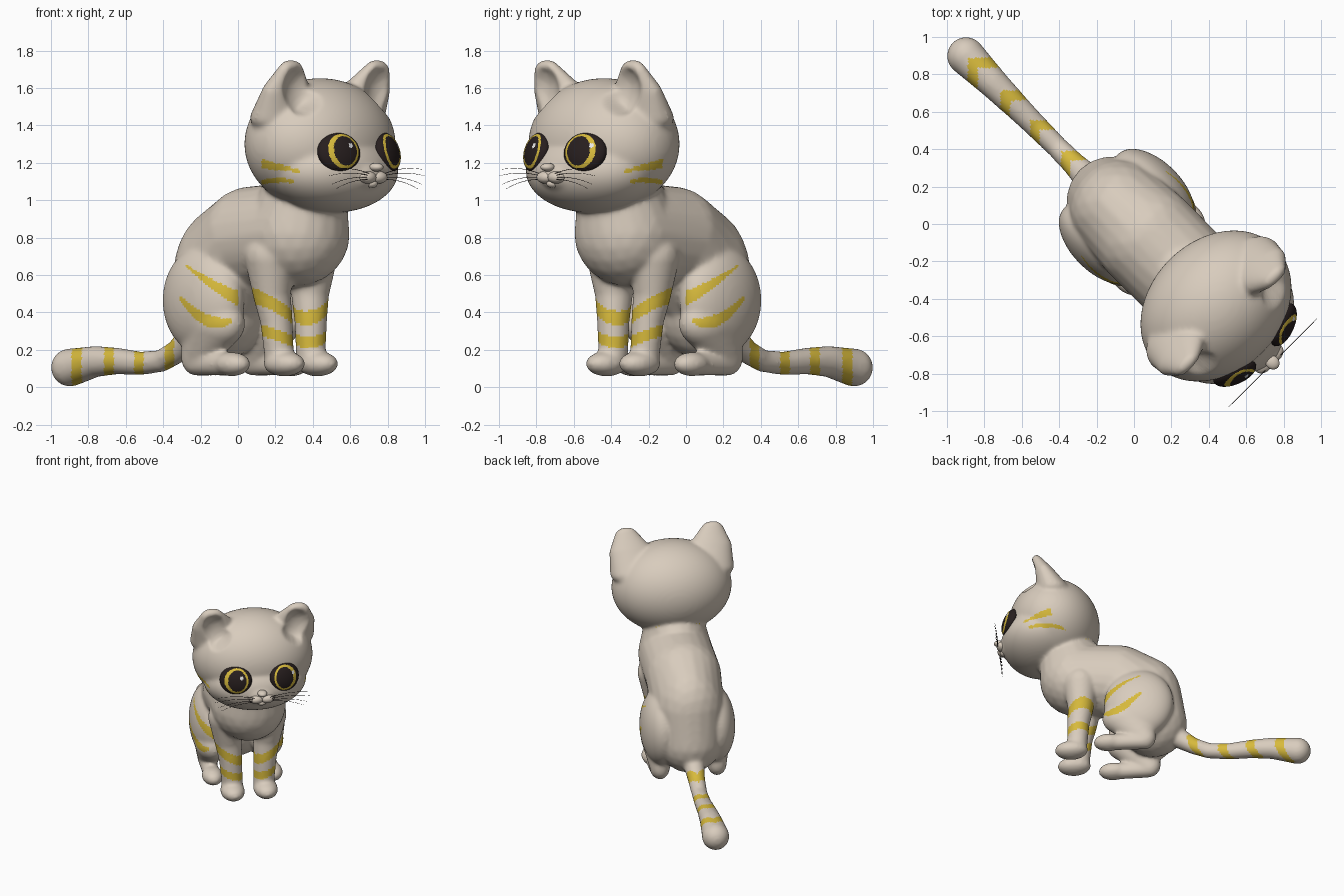
import bpy, bmesh, math
from mathutils import Matrix, Vector

cube = bpy.data.objects.get("Cube")
if cube:
    bpy.data.objects.remove(cube)

TURN = math.pi / 4  # the cat is built facing -y, then turned


def material(name, colour):
    m = bpy.data.materials.new(name)
    m.use_nodes = True
    m.diffuse_color = (*colour, 1)
    bsdf = next(n for n in m.node_tree.nodes if n.type == 'BSDF_PRINCIPLED')
    bsdf.inputs["Base Color"].default_value = (*colour, 1)
    bsdf.inputs["Roughness"].default_value = 0.7
    return m


FUR = material("cream_fur", (0.69, 0.605, 0.51))
GOLD = material("gold", (0.68, 0.49, 0.045))
DARK = material("near_black", (0.02, 0.013, 0.013))
WHITE = material("white", (0.9, 0.9, 0.9))


def add_object(name, data, *mats):
    for m in mats:
        data.materials.append(m)
    obj = bpy.data.objects.new(name, data)
    obj.rotation_euler[2] = TURN
    bpy.context.collection.objects.link(obj)
    return obj


def unit_ball(level):
    bm = bmesh.new()
    bmesh.ops.create_icosphere(bm, subdivisions=level, radius=1)
    ball = ([v.co.copy() for v in bm.verts], [[v.index for v in f.verts] for f in bm.faces])
    bm.free()
    return ball


BALLS = {level: unit_ball(level) for level in (3, 5)}


class Clay:
    """Gathers overlapping blobs; points are (sideways, forward, up)."""

    def __init__(self):
        self.verts, self.faces = [], []

    def blob(self, centre, radii, level=3):
        x, f, z = centre
        rx, rf, rz = radii
        start = len(self.verts)
        verts, faces = BALLS[level]
        self.verts += [(x + v.x * rx, v.y * rf - f, z + v.z * rz) for v in verts]
        self.faces += [[start + i for i in face] for face in faces]

    def chain(self, points, side=1, steps=6):
        for (c0, r0), (c1, r1) in zip(points, points[1:]):
            ra, rb = (Vector(r if isinstance(r, tuple) else (r, r, r)) for r in (r0, r1))
            for i in range(steps + 1):
                c = Vector(c0).lerp(Vector(c1), i / steps)
                self.blob((side * c.x, c.y, c.z), ra.lerp(rb, i / steps))

    def build(self, name, *mats):
        mesh = bpy.data.meshes.new(name)
        mesh.from_pydata(self.verts, [], self.faces)
        mesh.shade_smooth()
        return add_object(name, mesh, *mats)


clay = Clay()

# Head: skull, full cheeks and muzzle mound
clay.blob((0, 0.62, 1.30), (0.45, 0.352, 0.352), 5)
clay.blob((0, 0.72, 1.155), (0.385, 0.305, 0.222), 5)
clay.blob((0, 0.96, 1.135), (0.13, 0.085, 0.085), 5)

# Torso from neck to rump
clay.chain([((0, 0.40, 0.95), 0.2), ((0, 0.49, 0.97), 0.24), ((0, 0.45, 0.82), 0.28),
            ((0, 0.11, 0.785), (0.285, 0.28, 0.29)),
            ((0, -0.11, 0.60), (0.27, 0.265, 0.365)),
            ((0, -0.15, 0.40), (0.25, 0.262, 0.26))], steps=10)

# Tail
clay.chain([((0, -0.34, 0.27), 0.08), ((0, -0.46, 0.19), 0.064),
            ((0, -0.58, 0.14), 0.06), ((0, -0.74, 0.127), 0.064),
            ((0, -0.92, 0.14), 0.073), ((0, -1.08, 0.137), 0.084),
            ((0, -1.27, 0.105), 0.103)])

for s in (-1, 1):
    # Front leg and paw
    clay.chain([((0.155, 0.40, 0.70), 0.14), ((0.145, 0.40, 0.50), 0.102),
                ((0.13, 0.42, 0.36), 0.088), ((0.12, 0.43, 0.18), 0.08),
                ((0.12, 0.45, 0.14), 0.08)], s)
    clay.blob((s * 0.125, 0.475, 0.125), (0.092, 0.13, 0.068))
    # Haunch, shank and hind paw
    clay.blob((s * 0.205, -0.055, 0.465), (0.15, 0.27, 0.29), 5)
    clay.chain([((0.21, 0.03, 0.34), (0.125, 0.2, 0.14)),
                ((0.215, -0.10, 0.16), (0.075, 0.09, 0.1)),
                ((0.22, -0.08, 0.125), 0.065),
                ((0.225, 0.12, 0.125), 0.065)], s)
    clay.blob((s * 0.225, 0.18, 0.123), (0.08, 0.115, 0.065))
    # Ear
    clay.chain([((0.255, 0.60, 1.44), (0.215, 0.14, 0.1)),
                ((0.30, 0.665, 1.58), (0.165, 0.085, 0.08)),
                ((0.325, 0.725, 1.69), (0.088, 0.045, 0.063))], s)

# Fuse the blobs into one skin
cat = clay.build("body")
fuse = cat.modifiers.new("fuse", 'REMESH')
fuse.mode = 'VOXEL'
fuse.voxel_size = 0.012
graph = bpy.context.evaluated_depsgraph_get()
skin = bpy.data.meshes.new_from_object(cat.evaluated_get(graph))
cat.modifiers.clear()
cat.data = skin
skin.materials.clear()
skin.materials.append(FUR)
skin.materials.append(GOLD)
skin.shade_smooth()

# Press a rounded hollow into the front of each ear
for v in skin.vertices:
    dx, dy, dz = (abs(v.co.x) - 0.31) / 0.11, (v.co.y + 0.79) / 0.085, (v.co.z - 1.585) / 0.13
    if dx * dx + dy * dy + dz * dz < 1:
        v.co.y = -0.79 + 0.085 * math.sqrt(1 - dx * dx - dz * dz)
soft = cat.modifiers.new("soften", 'SMOOTH')
soft.factor = 0.5
soft.iterations = 14

# Tapered side stripes: start, end, start height, end height, half widths, sag
SIDE_STRIPES = [(-0.28, 0.0, 0.65, 0.475, 0.006, 0.04, 0.01),
                (-0.31, -0.03, 0.48, 0.36, 0.012, 0.012, 0.06),
                (0.125, 0.33, 1.195, 1.155, 0.026, 0.007, 0),
                (0.125, 0.30, 1.095, 1.097, 0.012, 0.008, -0.01)]
TAIL_RINGS = [(-0.515, 0.035), (-0.745, 0.036), (-0.97, 0.037), (-1.215, 0.038)]


def is_striped(c, n):
    x, f, z = abs(c.x), -c.y, c.z
    if f < -0.42 and z < 0.3:
        return any(abs(f - p - 0.9 * x) < w for p, w in TAIL_RINGS)
    if f > 0.28 and z < 0.56:
        out, fore = x - 0.13, f - 0.41
        upper = abs(z - 0.42 - 0.5 * out + 0.25 * fore) < 0.037
        lower = abs(z - 0.275 - 0.3 * out + 0.2 * fore) < 0.03
        return upper or lower
    outward = n.x * (1 if c.x > 0 else -1)
    if x < 0.12 or outward - n.y < 0.02:
        return False
    u = (f - x) * math.cos(TURN)
    for a, b, z0, z1, h0, h1, sag in SIDE_STRIPES:
        t = (u - a) / (b - a)
        if 0 <= t <= 1:
            bow = 4 * t * (1 - t)
            mid = z0 + (z1 - z0) * t - sag * bow
            if abs(z - mid) < h0 + (h1 - h0) * t + abs(sag) * 0.35 * bow:
                return True
    return False


for p in skin.polygons:
    p.material_index = int(is_striped(p.center, p.normal))


# Eyes: flattened domes with iris, pupil and glint chosen by face position
def inside(x, z, cx, cz, rx, rz):
    return ((x - cx) / rx) ** 2 + ((z - cz) / rz) ** 2 < 1


for s, label in ((-1, "right"), (1, "left")):
    bm = bmesh.new()
    bmesh.ops.create_uvsphere(bm, u_segments=56, v_segments=72, radius=1)
    bm.transform(Matrix.Diagonal((0.122, 0.055, 0.108, 1)) @ Matrix.Rotation(math.pi / 2, 4, 'X'))
    for face in bm.faces:
        c = face.calc_center_median()
        toward_nose = -s * c.x
        if c.y > 0:
            continue
        if inside(c.x, c.z, 0.052, 0.026, 0.012, 0.014):
            face.material_index = 2
        elif inside(toward_nose, c.z, 0.02, 0, 0.068, 0.081):
            face.material_index = 0
        elif inside(toward_nose, c.z, 0.012, 0, 0.09, 0.095):
            face.material_index = 1
    bm.transform(Matrix.Translation((s * 0.183, -0.945, 1.255))
                 @ Matrix.Rotation(s * 0.38, 4, 'Z') @ Matrix.Rotation(-0.25, 4, 'X'))
    eye = bpy.data.meshes.new(label + "_eye")
    bm.to_mesh(eye)
    bm.free()
    eye.shade_smooth()
    add_object(label + "_eye", eye, DARK, GOLD, WHITE)

# Nose and muzzle
nose = Clay()
nose.blob((0, 1.045, 1.176), (0.036, 0.042, 0.023))
nose.build("nose", FUR)
muzzle = Clay()
for s in (-1, 1):
    muzzle.blob((s * 0.042, 1.02, 1.122), (0.054, 0.042, 0.034))
muzzle.blob((0, 1.005, 1.088), (0.036, 0.036, 0.024))
muzzle.build("muzzle", FUR)

# Whiskers: thin bowed curves
curve = bpy.data.curves.new("whiskers", 'CURVE')
curve.dimensions = '3D'
curve.bevel_depth = 0.002
curve.bevel_resolution = 1
for s in (-1, 1):
    for root, tip, reach in ((1.14, 1.165, 0.34), (1.13, 1.13, 0.36),
                             (1.12, 1.085, 0.34), (1.11, 1.06, 0.31)):
        line = curve.splines.new('POLY')
        line.points.add(8)
        for i, pt in enumerate(line.points):
            t = i / 8
            z = root + (tip - root) * t + 0.06 * t * (1 - t)
            pt.co = (s * (0.05 + (reach - 0.05) * t), -1.05, z, 1)
            pt.radius = 1 - 0.6 * t
add_object("whiskers", curve, DARK)
